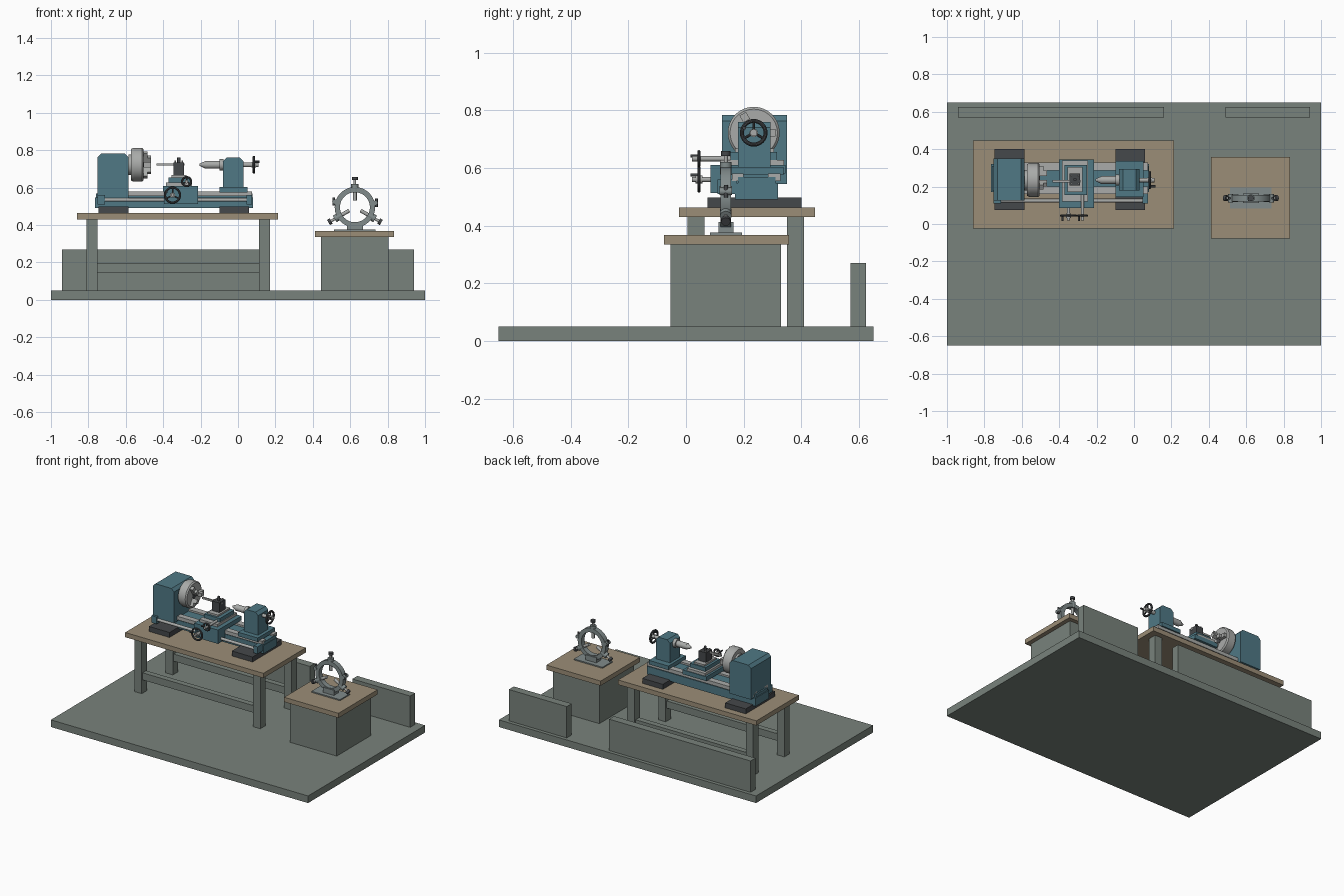
import bpy, math
from mathutils import Vector

cube = bpy.data.objects.get("Cube")
if cube:
    bpy.data.objects.remove(cube)


def material(name, rgb):
    m = bpy.data.materials.new(name)
    m.use_nodes = True
    m.diffuse_color = (*rgb, 1)
    m.node_tree.nodes["Principled BSDF"].inputs["Base Color"].default_value = (*rgb, 1)
    return m


stone = material("grey green paint", (0.19, 0.225, 0.2))
wood = material("bench wood", (0.33, 0.27, 0.185))
blue = material("machine blue", (0.08, 0.19, 0.235))
dark = material("dark iron", (0.06, 0.065, 0.07))
steel = material("bright steel", (0.4, 0.41, 0.4))
cast = material("cast grey", (0.22, 0.26, 0.26))


def mesh_object(name, verts, faces, mat):
    me = bpy.data.meshes.new(name)
    me.from_pydata(verts, [], faces)
    me.materials.append(mat)
    ob = bpy.data.objects.new(name, me)
    bpy.context.collection.objects.link(ob)
    return ob


def prism(name, profile, y0, y1, mat):
    """Extrude an x-z profile along y."""
    n = len(profile)
    verts = [(x, y, z) for y in (y0, y1) for x, z in profile]
    faces = [list(range(n)), list(range(2 * n - 1, n - 1, -1))]
    faces += [(i, i + n, (i + 1) % n + n, (i + 1) % n) for i in range(n)]
    return mesh_object(name, verts, faces, mat)


def box(name, x, y, z, mat):
    return prism(name, [(x[0], z[0]), (x[1], z[0]), (x[1], z[1]), (x[0], z[1])], *y, mat)


def chamfered(name, x, y, z, c, mat):
    return prism(name, [(x[0], z[0]), (x[1], z[0]), (x[1], z[1] - c), (x[1] - c, z[1]),
                        (x[0] + c, z[1]), (x[0], z[1] - c)], *y, mat)


def smooth(ob):
    bpy.ops.object.select_all(action='DESELECT')
    bpy.context.view_layer.objects.active = ob
    ob.select_set(True)
    bpy.ops.object.shade_smooth_by_angle()
    return ob


def rod(name, a, b, r, mat, r2=None, sides=24):
    a, b = Vector(a), Vector(b)
    bpy.ops.mesh.primitive_cone_add(vertices=sides, radius1=r, radius2=r if r2 is None else r2,
                                    depth=(b - a).length, location=(a + b) / 2)
    ob = bpy.context.object
    ob.name = name
    ob.rotation_euler = (b - a).to_track_quat('Z', 'Y').to_euler()
    ob.data.materials.append(mat)
    return smooth(ob)


def wheel(name, centre, axis, r, thick, mat):
    """Handwheel with rim, hub, spokes and a crank grip."""
    c, ax = Vector(centre), Vector(axis)
    bpy.ops.mesh.primitive_torus_add(major_radius=r - thick, minor_radius=thick, location=c,
                                     major_segments=32, minor_segments=10)
    rim = bpy.context.object
    rim.name = name + "_rim"
    rim.rotation_euler = ax.to_track_quat('Z', 'Y').to_euler()
    rim.data.materials.append(mat)
    smooth(rim)
    rod(name + "_hub", c - ax * 0.012, c + ax * 0.012, r * 0.3, steel)
    side = ax.cross(Vector((0, 0, 1)))
    for i in range(3):
        t = math.radians(90 + 120 * i)
        d = side * math.cos(t) + Vector((0, 0, math.sin(t)))
        rod(f"{name}_spoke_{i}", c, c + d * (r - thick), thick * 0.7, mat, sides=10)
    g = c + (side * 0.8 + Vector((0, 0, 0.4))) * (r - thick)
    rod(name + "_grip", g, g + ax * 0.03, thick * 0.9, mat, sides=12)


# Floor and low walls
box("floor", (-1, 1), (-0.65, 0.65), (0, 0.05), stone)
box("low_wall_long", (-0.94, 0.16), (0.57, 0.625), (0.05, 0.27), stone)
box("low_wall_short", (0.49, 0.94), (0.57, 0.625), (0.05, 0.27), stone)

# Workbench
box("bench_top", (-0.86, 0.215), (-0.025, 0.447), (0.43, 0.463), wood)
for side, y in (("front", (0.005, 0.065)), ("back", (0.35, 0.41))):
    for end, x in (("right", (-0.81, -0.752)), ("left", (0.112, 0.17))):
        box(f"bench_leg_{side}_{end}", x, y, (0.05, 0.43), stone)
    box(f"bench_rail_{side}", (-0.755, 0.115), (y[0] + 0.01, y[1] - 0.01), (0.143, 0.193), stone)

# Pedestal
box("pedestal", (0.443, 0.805), (-0.053, 0.33), (0.05, 0.335), stone)
box("pedestal_top", (0.413, 0.835), (-0.077, 0.358), (0.335, 0.368), wood)

# Lathe bed
for end, x in (("right", (-0.745, -0.585)), ("left", (-0.1, 0.06))):
    box("foot_" + end, x, (0.075, 0.4), (0.463, 0.498), dark)
box("bed", (-0.765, 0.08), (0.17, 0.32), (0.49, 0.548), blue)
box("bed_web", (-0.76, 0.077), (0.18, 0.31), (0.548, 0.568), blue)
for side, y in (("front", (0.16, 0.2)), ("back", (0.285, 0.328))):
    box("way_" + side, (-0.75, 0.075), y, (0.555, 0.58), steel)
rod("lead_screw", (-0.74, 0.125, 0.535), (0.075, 0.125, 0.535), 0.01, steel)
for end, x in (("right", (-0.75, -0.71)), ("left", (0.045, 0.075))):
    box("lead_screw_bracket_" + end, x, (0.11, 0.175), (0.51, 0.56), blue)

# Headstock and chuck
AXIS_Y, AXIS_Z = 0.235, 0.722


def spindle(name, x0, x1, r, mat, r2=None):
    return rod(name, (x0, AXIS_Y, AXIS_Z), (x1, AXIS_Y, AXIS_Z), r, mat, r2, 48)


chamfered("headstock", (-0.75, -0.585), (0.125, 0.35), (0.545, 0.783), 0.02, blue)
spindle("spindle_flange", -0.586, -0.565, 0.055, steel)
spindle("chuck_back", -0.572, -0.56, 0.084, steel, 0.09)
spindle("chuck_body", -0.56, -0.512, 0.09, steel)
spindle("chuck_face", -0.512, -0.504, 0.09, steel, 0.082)
spindle("chuck_bore", -0.505, -0.502, 0.022, dark)
for i in range(3):
    jaw = box(f"chuck_jaw_{i}", (0, 0.022), (-0.013, 0.013), (0.022, 0.076), steel)
    step = box(f"chuck_jaw_step_{i}", (0.022, 0.04), (-0.012, 0.012), (0.022, 0.05), steel)
    for ob in (jaw, step):
        ob.location = (-0.505, AXIS_Y, AXIS_Z)
        ob.rotation_euler.x = math.radians(120 * i + 30)

# Tailstock
box("tailstock_base", (-0.1, 0.052), (0.145, 0.338), (0.575, 0.603), blue)
chamfered("tailstock_body", (-0.08, 0.03), (0.18, 0.293), (0.6, 0.76), 0.02, blue)
spindle("tailstock_collar", -0.1, -0.078, 0.03, steel)
spindle("quill", -0.175, -0.1, 0.021, steel)
spindle("live_centre", -0.205, -0.175, 0.006, steel, 0.02)
spindle("tailstock_screw", 0.03, 0.11, 0.012, steel)
wheel("tailstock_wheel", (0.085, AXIS_Y, AXIS_Z), (1, 0, 0), 0.048, 0.007, dark)

# Carriage
box("apron", (-0.395, -0.215), (0.085, 0.16), (0.513, 0.6), blue)
box("saddle", (-0.4, -0.215), (0.085, 0.345), (0.58, 0.61), blue)
box("cross_slide", (-0.385, -0.245), (0.12, 0.34), (0.61, 0.628), steel)
box("compound_base", (-0.372, -0.25), (0.155, 0.315), (0.628, 0.655), blue)
box("compound_slide", (-0.355, -0.275), (0.17, 0.305), (0.655, 0.667), steel)
box("tool_post", (-0.345, -0.288), (0.205, 0.27), (0.667, 0.735), dark)
box("cutting_tool", (-0.435, -0.285), (0.222, 0.234), (0.718, 0.73), steel)
rod("tool_post_stud", (-0.316, 0.238, 0.735), (-0.316, 0.238, 0.762), 0.009, dark)
for x in (-0.335, -0.298):
    for y in (0.217, 0.258):
        rod("tool_clamp_screw", (x, y, 0.735), (x, y, 0.745), 0.005, steel, sides=6)
for name, x, z, r in (("carriage_wheel", -0.35, 0.56, 0.046), ("cross_slide_wheel", -0.275, 0.632, 0.03)):
    rod(name + "_shaft", (x, 0.02, z), (x, 0.17, z), 0.009, steel)
    wheel(name, (x, 0.045, z), (0, -1, 0), r, 0.006, dark)

# Steady rest
CX, CY, CZ = 0.625, 0.138, 0.495
box("rest_plate", (0.513, 0.735), (0.083, 0.195), (0.368, 0.376), cast)
box("rest_block", (0.583, 0.667), (0.112, 0.164), (0.374, 0.412), cast)
N = 48
ring_verts, ring_faces = [], []
for i in range(N):
    a = math.tau * i / N
    for r, y in ((0.108, -0.018), (0.108, 0.018), (0.08, 0.018), (0.08, -0.018)):
        ring_verts.append((CX + r * math.cos(a), CY + y, CZ + r * math.sin(a)))
    j = (i + 1) % N
    ring_faces += [(4 * i + k, 4 * i + (k + 1) % 4, 4 * j + (k + 1) % 4, 4 * j + k) for k in range(4)]
smooth(mesh_object("rest_ring", ring_verts, ring_faces, cast))


def polar(r, deg, y=0):
    a = math.radians(deg)
    return (CX + r * math.cos(a), CY + y, CZ + r * math.sin(a))


for i, deg in enumerate((90, 210, 330)):
    rod(f"rest_boss_{i}", polar(0.082, deg), polar(0.125, deg), 0.02, cast)
    rod(f"rest_finger_{i}", polar(0.035, deg), polar(0.085, deg), 0.01, steel)
    rod(f"rest_screw_{i}", polar(0.12, deg), polar(0.15, deg), 0.007, steel)
    rod(f"rest_knob_{i}", polar(0.147, deg), polar(0.163, deg), 0.016, dark)
# Hinge and clamp of the ring
for name, deg in (("rest_hinge", 165), ("rest_clamp", 12)):
    rod(name, polar(0.112, deg, -0.022), polar(0.112, deg, 0.022), 0.013, cast)
    x, y, z = polar(0.118, deg)
    rod(name + "_bolt", (x, y, z - 0.022), (x, y, z + 0.022), 0.007, dark)
